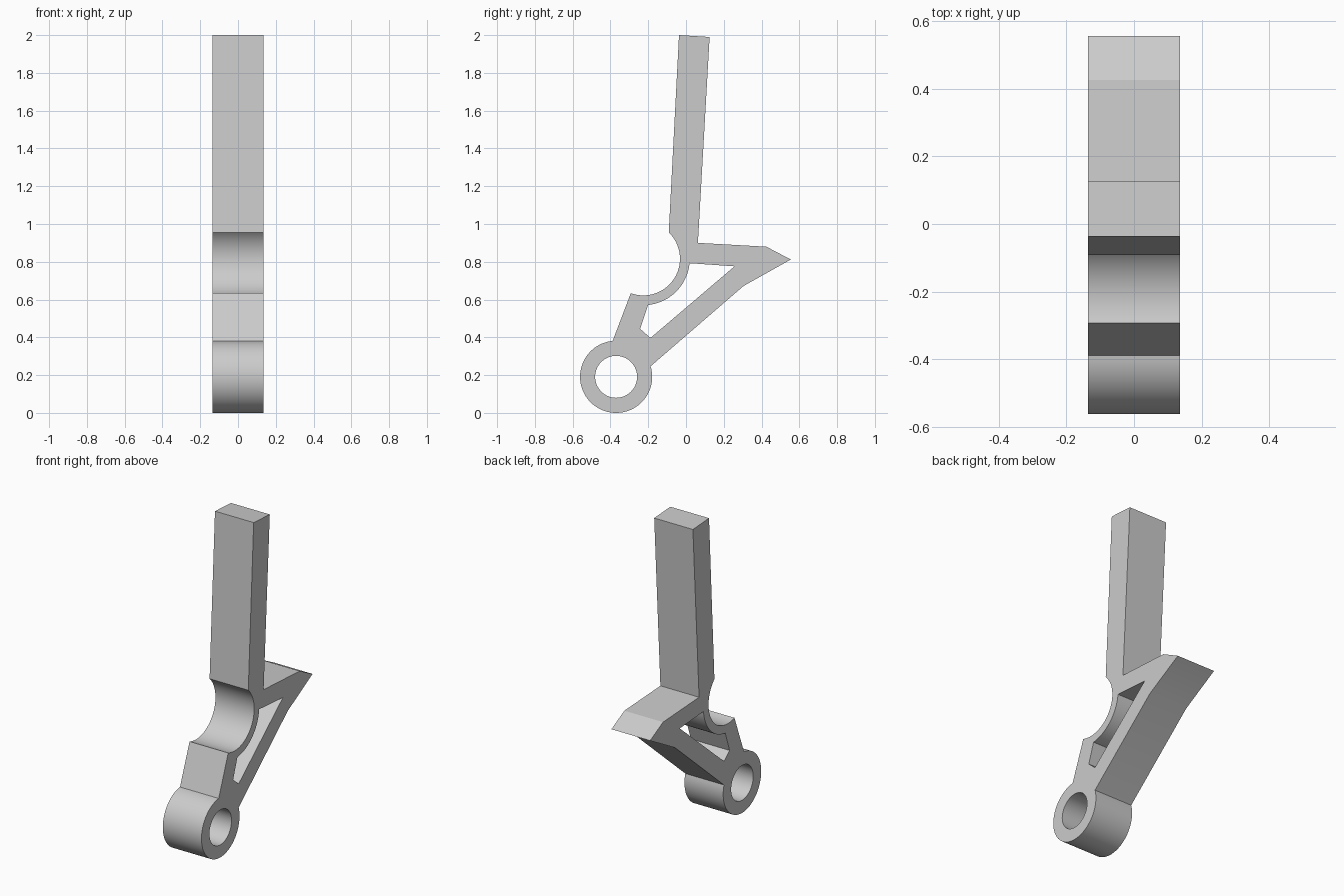
import bpy, bmesh
from math import cos, sin, radians

if "Cube" in bpy.data.objects:
    bpy.data.objects.remove(bpy.data.objects["Cube"], do_unlink=True)

HALF_WIDTH = 0.136
RING = (-0.37, 0.191)       # centre of the pivot ring (y, z)
CRADLE = (-0.226, 0.816)    # centre of the round cradle (y, z)


def arc(centre, radius, start, end, steps):
    """Points along an arc, angles in degrees."""
    angles = [radians(start + (end - start) * i / steps) for i in range(steps + 1)]
    return [(centre[0] + radius * cos(a), centre[1] + radius * sin(a)) for a in angles]


def extrude_profile(name, loops, material):
    """Fill closed loops in the yz plane (the later ones are holes) and extrude along x."""
    bm = bmesh.new()
    for loop in loops:
        verts = [bm.verts.new((-HALF_WIDTH, y, z)) for y, z in loop]
        for a, b in zip(verts, verts[1:] + verts[:1]):
            bm.edges.new((a, b))
    bmesh.ops.triangle_fill(bm, edges=bm.edges[:], use_beauty=True)
    extruded = bmesh.ops.extrude_face_region(bm, geom=bm.faces[:], use_keep_orig=True)
    moved = [g for g in extruded["geom"] if isinstance(g, bmesh.types.BMVert)]
    bmesh.ops.translate(bm, verts=moved, vec=(2 * HALF_WIDTH, 0, 0))
    bmesh.ops.recalc_face_normals(bm, faces=bm.faces[:])
    mesh = bpy.data.meshes.new(name)
    bm.to_mesh(mesh)
    bm.free()
    mesh.materials.append(material)
    obj = bpy.data.objects.new(name, mesh)
    bpy.context.collection.objects.link(obj)
    bpy.ops.object.select_all(action="DESELECT")
    obj.select_set(True)
    bpy.context.view_layer.objects.active = obj
    bpy.ops.object.shade_smooth_by_angle(angle=radians(20))
    return obj


grey = bpy.data.materials.new("plain grey")
grey.use_nodes = True
grey.diffuse_color = (0.6, 0.6, 0.6, 1)
grey.node_tree.nodes["Principled BSDF"].inputs["Base Color"].default_value = (0.6, 0.6, 0.6, 1)

# Outer outline: pivot ring, rear strut, pointed spur, upright arm, cradle
outline = arc(RING, 0.191, 95.5, 377, 64)
outline += [(0.305, 0.672), (0.555, 0.812), (0.425, 0.88), (0.063, 0.90),
            (0.125, 1.99), (-0.037, 2.0)]
outline += arc(CRADLE, 0.194, 46, -110, 40)

# Opening between the cradle wall and the strut
opening = arc(CRADLE, 0.246, -84, -5.5, 24)
opening += [(0.257, 0.776), (-0.188, 0.397), (-0.243, 0.445)]

# Bore through the pivot ring
bore = arc(RING, 0.111, 0, 360, 64)[:-1]

extrude_profile("lever_bracket", [outline, opening, bore], grey)
